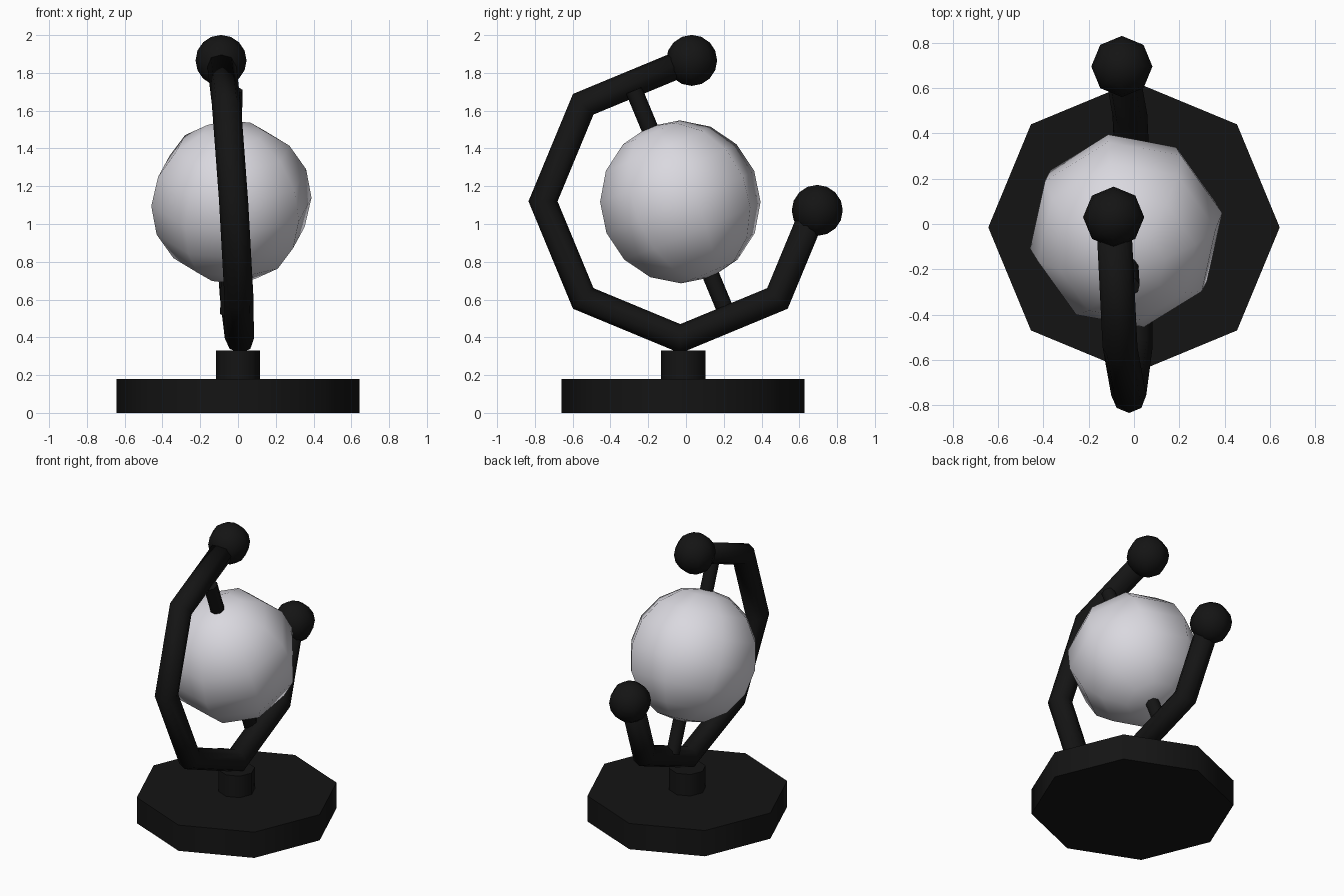
import bpy, bmesh
from math import radians, sin, cos, pi
from mathutils import Matrix, Vector

if "Cube" in bpy.data.objects:
    bpy.data.objects.remove(bpy.data.objects["Cube"])


def material(name, rgb):
    m = bpy.data.materials.new(name)
    m.diffuse_color = (*rgb, 1)
    m.use_nodes = True
    m.node_tree.nodes["Principled BSDF"].inputs["Base Color"].default_value = m.diffuse_color
    return m


BLACK = material("black", (0.007, 0.007, 0.007))
PALE = material("pale_grey", (0.70, 0.69, 0.74))


def finish(name, bm, mat, smooth=True, matrix=None):
    """Turn a bmesh into a named, coloured object."""
    if matrix:
        bm.transform(matrix)
    bmesh.ops.recalc_face_normals(bm, faces=bm.faces)
    for f in bm.faces:
        f.smooth = smooth
    me = bpy.data.meshes.new(name)
    bm.to_mesh(me)
    bm.free()
    me.materials.append(mat)
    ob = bpy.data.objects.new(name, me)
    bpy.context.collection.objects.link(ob)
    return ob


def sphere(name, centre, radius, mat, rotation=Matrix()):
    bm = bmesh.new()
    bmesh.ops.create_uvsphere(bm, u_segments=8, v_segments=8, radius=radius)
    return finish(name, bm, mat, True, Matrix.Translation(centre) @ rotation)


def cylinder(name, centre, radius, depth, mat, rotation=Matrix(), sides=8):
    bm = bmesh.new()
    bmesh.ops.create_cone(bm, cap_ends=True, segments=sides, radius1=radius,
                          radius2=radius, depth=depth)
    ob = finish(name, bm, mat, False, Matrix.Translation(centre) @ rotation)
    bpy.context.view_layer.objects.active = ob
    ob.select_set(True)
    bpy.ops.object.shade_smooth_by_angle(angle=radians(50))
    ob.select_set(False)
    return ob


# Octagonal base and short stem
cylinder("base", (0, -0.015, 0.09), 0.643, 0.18, BLACK)
cylinder("stem", (0, -0.015, 0.255), 0.117, 0.15, BLACK)


# Open ring arm: faceted arc swept with an eight-sided section, leaning slightly
def lean(y, z):
    return -0.04 - 0.065 * (z - 1.12) - 0.023 * (y + 0.03)


RING, TUBE = 0.727, 0.077
bm = bmesh.new()
loops = []
for i in range(7):
    a = radians(90 + 45 * i)
    loop = []
    for j in range(8):
        p = j * pi / 4
        r = RING + TUBE * cos(p)
        y, z = -0.03 + r * cos(a), 1.12 + r * sin(a)
        loop.append(bm.verts.new((lean(y, z) + TUBE * sin(p), y, z)))
    loops.append(loop)
for a, b in zip(loops, loops[1:]):
    for j in range(8):
        k = (j + 1) % 8
        bm.faces.new((a[j], a[k], b[k], b[j]))
bm.faces.new(loops[0])
bm.faces.new(loops[-1])
finish("ring_arm", bm, BLACK)

# Round knobs on both ends of the arm
for name, y, z in (("top_knob", 0.03, 1.866), ("rear_knob", 0.695, 1.072)):
    sphere(name, (lean(y, z), y, z), 0.135, BLACK)

# Tilted globe and the axle through it
tilt = (Matrix.Rotation(radians(-3), 4, 'Y') @ Matrix.Rotation(radians(10.5), 4, 'Z')
        @ Matrix.Rotation(radians(23), 4, 'X'))
centre = Vector((-0.035, -0.03, 1.117))
sphere("globe", centre, 0.432, PALE, tilt)
cylinder("axle", centre, 0.046, 1.28, BLACK, tilt)
